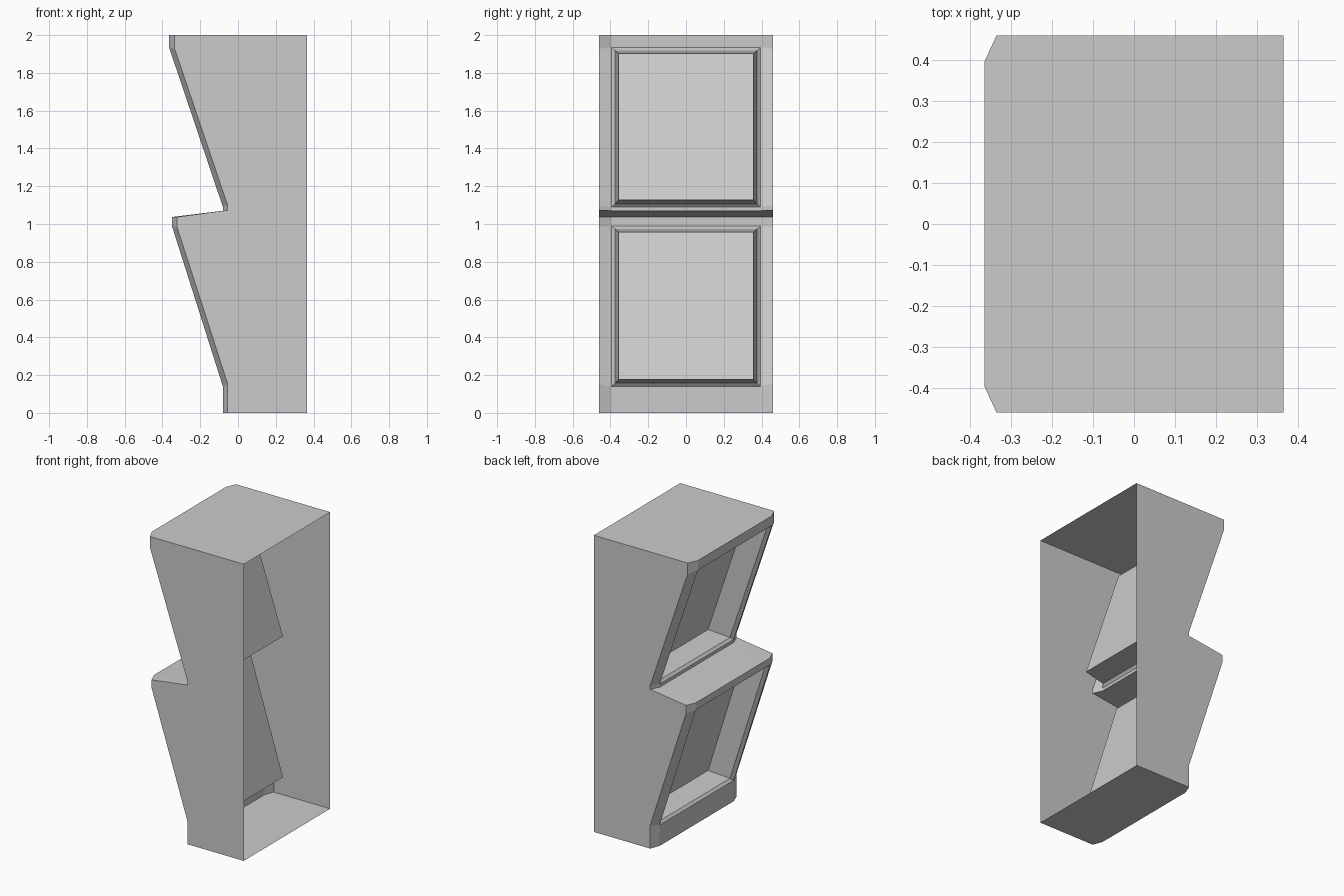
import bpy, bmesh

if "Cube" in bpy.data.objects:
    bpy.data.objects.remove(bpy.data.objects["Cube"])

BACK, SIDE, INNER = 0.365, 0.46, 0.395

# Front profile, top to bottom: (front x, front z, side x, side z)
PROFILE = [
    (-0.365, 2.0, -0.335, 2.0),
    (-0.365, 1.935, -0.335, 1.927),
    (-0.08, 1.09, -0.055, 1.10),
    (-0.08, 1.07, -0.055, 1.073),
    (-0.35, 1.037, -0.322, 1.037),
    (-0.35, 0.99, -0.322, 0.982),
    (-0.08, 0.14, -0.055, 0.155),
    (-0.08, 0.0, -0.055, 0.0),
]
PANELS = (1, 5)  # profile segments holding a recessed panel

bm = bmesh.new()


def ring(half_y, x_top, z_top, x_low, z_low):
    return [bm.verts.new(p) for p in (
        (x_top, -half_y, z_top), (x_top, half_y, z_top),
        (x_low, half_y, z_low), (x_low, -half_y, z_low))]


def bridge(a, b):
    for i in range(4):
        j = (i + 1) % 4
        bm.faces.new((a[i], a[j], b[j], b[i]))


# Chamfered sawtooth front
rows = [[bm.verts.new(p) for p in (
    (sx, -SIDE, sz), (fx, -INNER, fz), (fx, INNER, fz), (sx, SIDE, sz))]
    for fx, fz, sx, sz in PROFILE]

for i, (a, b) in enumerate(zip(rows, rows[1:])):
    for c in range(3):
        if c == 1 and i in PANELS:
            continue
        bm.faces.new((a[c], a[c + 1], b[c + 1], b[c]))

# Recessed sloping panels: rim bevel, deep walls, flat panel
for i in PANELS:
    outer = [rows[i][1], rows[i][2], rows[i + 1][2], rows[i + 1][1]]
    top, low = outer[0].co, outer[2].co
    rim = ring(0.375, top.x + 0.025, top.z - 0.017, low.x + 0.015, low.z + 0.017)
    floor = ring(0.357, top.x + 0.19, top.z - 0.033, low.x + 0.165, low.z + 0.037)
    bridge(outer, rim)
    bridge(rim, floor)
    bm.faces.new(floor)

# Side walls, top and bottom; the back stays open
corner = {(s, z): bm.verts.new((BACK, s * SIDE, z)) for s in (-1, 1) for z in (0, 2)}
for s, c in ((-1, 0), (1, 3)):
    bm.faces.new([r[c] for r in rows] + [corner[s, 0], corner[s, 2]])
bm.faces.new(rows[0] + [corner[1, 2], corner[-1, 2]])
bm.faces.new(rows[-1] + [corner[1, 0], corner[-1, 0]])

bmesh.ops.recalc_face_normals(bm, faces=bm.faces)
mesh = bpy.data.meshes.new("panel_cabinet_shell")
bm.to_mesh(mesh)
bm.free()
bpy.context.collection.objects.link(bpy.data.objects.new("panel_cabinet_shell", mesh))
